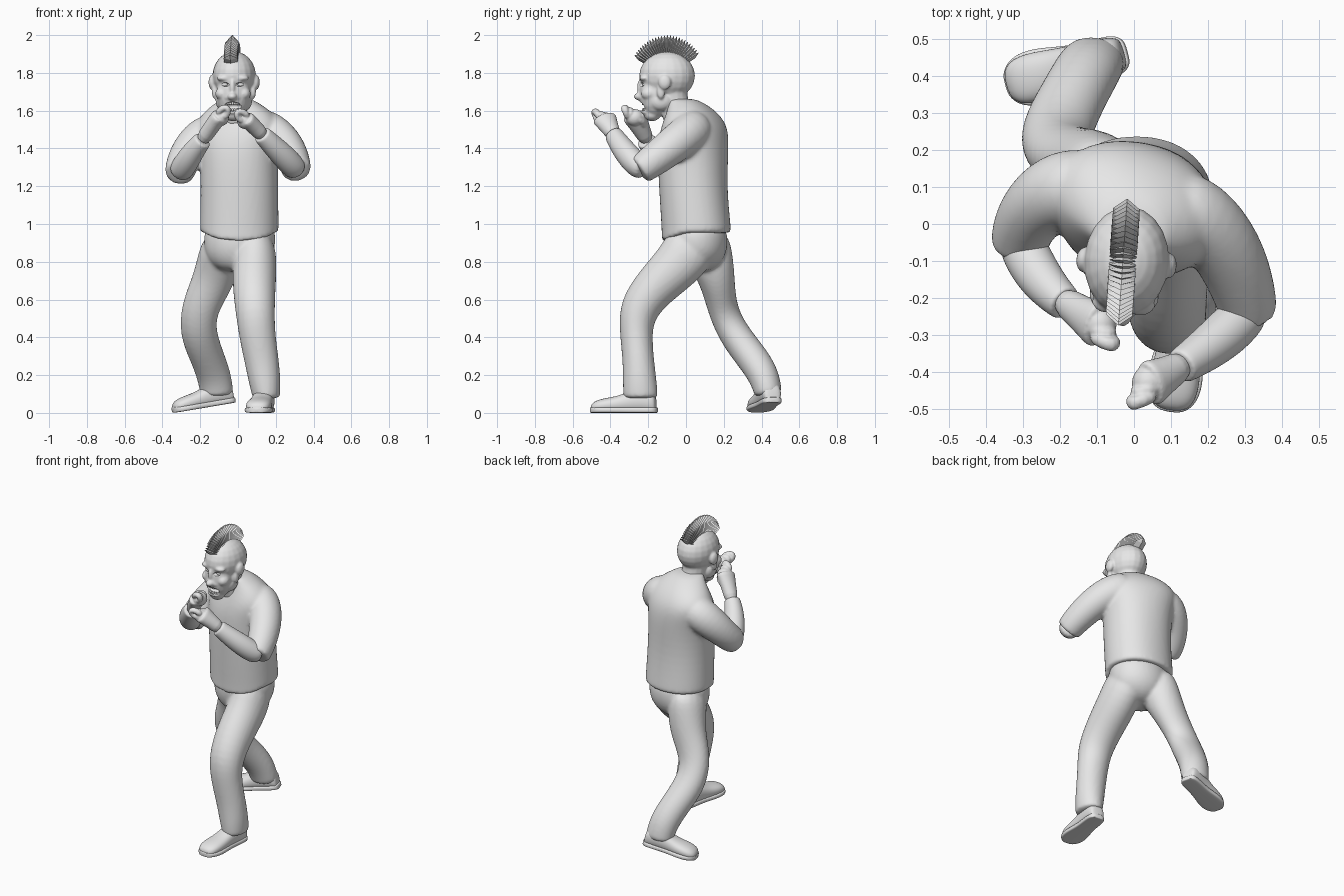
import bpy, bmesh, math
from mathutils import Vector, Matrix

cube = bpy.data.objects.get("Cube")
if cube:
    bpy.data.objects.remove(cube, do_unlink=True)

grey = bpy.data.materials.new("plain_grey")
grey.use_nodes = True
grey.diffuse_color = (0.8, 0.8, 0.8, 1)
grey.node_tree.nodes["Principled BSDF"].inputs["Base Color"].default_value = (0.8, 0.8, 0.8, 1)


def loft(bm, rings, ref=(1, 0, 0), axis=None, seg=16, power=1):
    """Skin elliptical rings (x, y, z, half width, half depth, yaw)."""
    pts = [Vector(r[:3]) for r in rings]
    loops = []
    for i, r in enumerate(rings):
        a = r[3]
        b = r[4] if len(r) > 4 else a
        yaw = math.radians(r[5]) if len(r) > 5 else 0
        t = Vector(axis) if axis else pts[min(i + 1, len(pts) - 1)] - pts[max(i - 1, 0)]
        t.normalize()
        u = Vector(ref)
        u = (u - t * u.dot(t)).normalized()
        u.rotate(Matrix.Rotation(yaw, 3, t))
        v = t.cross(u)
        loop = []
        for k in range(seg):
            w = math.tau * k / seg
            c, s = (math.copysign(abs(q) ** power, q) for q in (math.cos(w), math.sin(w)))
            loop.append(bm.verts.new(pts[i] + u * a * c + v * b * s))
        loops.append(loop)
    for p, q in zip(loops, loops[1:]):
        for k in range(seg):
            n = (k + 1) % seg
            bm.faces.new((p[k], p[n], q[n], q[k]))
    bm.faces.new(loops[0][::-1])
    bm.faces.new(loops[-1])


def ball(bm, centre, scale):
    m = Matrix.Translation(centre) @ Matrix.Diagonal((*scale, 1))
    bmesh.ops.create_uvsphere(bm, u_segments=20, v_segments=12, radius=1, matrix=m)


def pair(bm, centre, scale):
    for s in (-1, 1):
        ball(bm, (s * centre[0], *centre[1:]), scale)


def finish(name, bm, sub=0, voxel=0, relax=0, smooth=True):
    bmesh.ops.recalc_face_normals(bm, faces=bm.faces)
    for f in bm.faces:
        f.smooth = smooth
    me = bpy.data.meshes.new(name)
    bm.to_mesh(me)
    bm.free()
    me.materials.append(grey)
    ob = bpy.data.objects.new(name, me)
    bpy.context.collection.objects.link(ob)
    if sub:
        m = ob.modifiers.new("round", "SUBSURF")
        m.levels = m.render_levels = sub
    if voxel:
        m = ob.modifiers.new("merge", "REMESH")
        m.mode, m.voxel_size, m.use_smooth_shade = "VOXEL", voxel, True
    if relax:
        m = ob.modifiers.new("relax", "SMOOTH")
        m.factor, m.iterations = 0.5, relax
    return ob


# Trousers: pelvis and two legs merged
bm = bmesh.new()
loft(bm, [(.01, .055, 1.02, .18, .15), (.01, .055, .92, .198, .174),
          (.005, .055, .82, .185, .16), (0, .045, .74, .1, .09)], axis=(0, 0, 1))
loft(bm, [(.09, .06, .94, .1, .15), (.09, -.02, .8, .12, .138), (.085, -.155, .68, .117, .12),
          (.09, -.258, .55, .107, .108), (.1, -.266, .42, .098, .087), (.125, -.252, .28, .093, .084),
          (.143, -.245, .16, .086, .092), (.15, -.24, .09, .075, .093), (.15, -.24, .075, .073, .09)])
loft(bm, [(-.08, .08, .94, .1, .15), (-.1, .138, .8, .12, .12), (-.14, .17, .68, .11, .092),
          (-.207, .192, .55, .1, .08), (-.213, .25, .42, .1, .085), (-.165, .345, .3, .092, .088),
          (-.127, .413, .2, .092, .085), (-.112, .435, .11, .09, .075), (-.112, .437, .095, .088, .073)])
finish("trousers", bm, 2, .011, 4)

# Shirt: twisted torso with a dipped front hem and two sleeves merged
bm = bmesh.new()
loft(bm, [(.007, .055, .952, .202, .178), (.007, .055, .96, .21, .186), (.007, .055, .99, .211, .184),
          (.008, .036, 1.2, .207, .182, -5), (.003, .037, 1.4, .212, .19, -13),
          (.003, .045, 1.51, .25, .168, -20), (0, .035, 1.59, .195, .125, -20),
          (-.005, .0, 1.645, .11, .09, -15), (-.01, -.035, 1.665, .08, .075)],
     axis=(0, 0, 1), power=.92, seg=20)
for v in bm.verts:
    if v.co.z < 1:
        v.co.z += min(0, v.co.y + .01) * .4
loft(bm, [(.07, .06, 1.52, .11), (.18, .025, 1.49, .108), (.258, -.075, 1.412, .1),
          (.3, -.188, 1.325, .087), (.308, -.238, 1.29, .08), (.31, -.248, 1.283, .077)])
loft(bm, [(-.09, .1, 1.505, .11), (-.2, .1, 1.455, .11), (-.268, .048, 1.38, .096),
          (-.304, -.02, 1.3, .085), (-.307, -.055, 1.272, .08), (-.308, -.065, 1.265, .077)])
finish("shirt", bm, 2, .011, 5)

# Forearms with cuffs
forearms = {
    "left": [(.31, -.22, 1.295, .06), (.295, -.25, 1.3, .066), (.245, -.3, 1.355, .067),
             (.18, -.35, 1.42, .058), (.13, -.382, 1.47, .05), (.125, -.386, 1.475, .047)],
    "right": [(-.306, -.04, 1.28, .06), (-.297, -.07, 1.29, .066), (-.265, -.13, 1.34, .065),
              (-.225, -.18, 1.4, .057), (-.19, -.212, 1.44, .05), (-.185, -.216, 1.445, .047)]}
for side, rings in forearms.items():
    bm = bmesh.new()
    loft(bm, rings)
    finish(side + "_forearm", bm, 2)


# Fists: tapered hand, solid palm, four curled fingers and a thumb
def fist(name, cuff, knuckle):
    cuff, knuckle = Vector(cuff), Vector(knuckle)
    d = (knuckle - cuff).normalized()
    across = Vector((0, 1, 0))
    across = (across - d * across.y).normalized()
    palm = across.cross(d)
    if palm.z > 0:
        palm.negate()
    bm = bmesh.new()
    mid = cuff.lerp(knuckle, .55)
    loft(bm, [(*cuff, .042), (*mid, .048, .042), (*knuckle, .068, .045),
              (*(knuckle + d * .01), .064, .04)], ref=across)
    ball(bm, knuckle + palm * .02, (.045, .05, .045))
    for i in range(4):
        o = knuckle + across * (i - 1.5) * .032
        path = [o - palm * .03 - d * .03, o - palm * .026 + d * .02, o + palm * .01 + d * .042,
                o + palm * .045 + d * .03, o + palm * .055, o + palm * .03 - d * .025]
        loft(bm, [(*p, .021) for p in path], ref=across, seg=8)
    path = [mid + across * .03, knuckle + across * .06 + palm * .02,
            knuckle + across * .06 + palm * .055 + d * .02, knuckle + across * .02 + palm * .065 + d * .035]
    loft(bm, [(*p, .021) for p in path], ref=palm, seg=8)
    finish(name, bm, 1, .005, 2)


fist("left_fist", (.14, -.375, 1.46), (.046, -.43, 1.555))
fist("right_fist", (-.2, -.2, 1.43), (-.1, -.272, 1.57))


# Shoes: rounded upper on a flat sole
def shoe(side, heel, toe):
    heel, toe = Vector(heel), Vector(toe)
    d = (toe - heel).normalized()
    across = d.cross(Vector((0, 0, 1))).normalized()
    up = across.cross(d)
    upper = [(.02, .035, .08), (.06, .05, .11), (.2, .058, .135), (.4, .058, .12),
             (.58, .063, .09), (.76, .07, .08), (.92, .062, .066), (.99, .03, .042)]
    sole = [(0, .025), (.03, .044), (.1, .058), (.35, .057), (.5, .062), (.72, .078),
            (.88, .072), (.97, .048), (1, .02)]
    for part, rows, power in (("upper", upper, .85), ("sole", [(t, w, .03) for t, w in sole], .4)):
        bm = bmesh.new()
        loft(bm, [(*(heel.lerp(toe, t) + up * h / 2), w, h / 2) for t, w, h in rows],
             ref=across, axis=d, power=power)
        finish(side + "_shoe_" + part, bm, 2)


shoe("left", (.148, -.15, 0), (.098, -.508, 0))
shoe("right", (-.015, .465, .055), (-.345, .375, 0))

# Head, modelled about its own centre
head_parts = []
bm = bmesh.new()
ball(bm, (0, 0, .035), (.115, .148, .128))
ball(bm, (0, -.062, -.06), (.09, .085, .13))
ball(bm, (0, -.08, -.17), (.048, .044, .036))
ball(bm, (0, -.138, -.025), (.016, .022, .045))
ball(bm, (0, -.145, -.075), (.026, .032, .021))
ball(bm, (0, -.115, -.1), (.05, .03, .012))
ball(bm, (0, -.11, -.158), (.044, .028, .012))
pair(bm, (.024, -.13, -.08), (.018, .018, .015))
pair(bm, (.058, -.092, -.06), (.036, .042, .034))
pair(bm, (.042, -.116, .022), (.044, .028, .017))
pair(bm, (.06, -.03, -.1), (.036, .06, .05))
pair(bm, (.116, -.005, .0), (.02, .034, .04))
pair(bm, (.102, -.026, -.05), (.015, .022, .038))
loft(bm, [(0, .02, -.02, .08, .085), (0, .035, -.1, .075, .078), (.01, .065, -.2, .08, .08)])
head = finish("head", bm, 0, .007, 3)
head_parts.append(head)

# Mouth and eye socket cutter
bm = bmesh.new()
ball(bm, (0, -.148, -.129), (.055, .06, .025))
pair(bm, (.042, -.142, -.012), (.025, .03, .012))
cutter = finish("face_cutter", bm)
cutter.hide_render = cutter.hide_viewport = True
cutter.display_type = "WIRE"
cut = head.modifiers.new("face_openings", "BOOLEAN")
cut.operation, cut.object = "DIFFERENCE", cutter
head_parts.append(cutter)

# Eyes and teeth
bm = bmesh.new()
pair(bm, (.042, -.107, -.012), (.02, .02, .014))
head_parts.append(finish("eyes", bm))
bm = bmesh.new()
for z in (-.112, -.146):
    for i in range(-3, 4):
        a = i * .27
        ball(bm, (.045 * math.sin(a), -.083 - .045 * math.cos(a), z), (.0065, .006, .009))
head_parts.append(finish("teeth", bm))

# Mohawk: a fan of flat pointed blades
bm = bmesh.new()
count = 26
for i in range(count):
    a = math.radians(-59 + 114 * i / (count - 1))
    out = Vector((0, math.sin(a), math.cos(a)))
    root = Vector((-.01, 0, .04))
    tip = .21 - .008 * abs(math.sin(a))
    rows = [(.105, .037, .012), (.172, .036, .013), (tip, .002, .001)]
    loft(bm, [(*(root + out * r), w, t) for r, w, t in rows], axis=out, seg=4)
head_parts.append(finish("mohawk", bm, smooth=False))

for ob in head_parts:
    ob.location = (-.02, -.1, 1.75)
    ob.rotation_euler = (0, 0, math.radians(-4))
